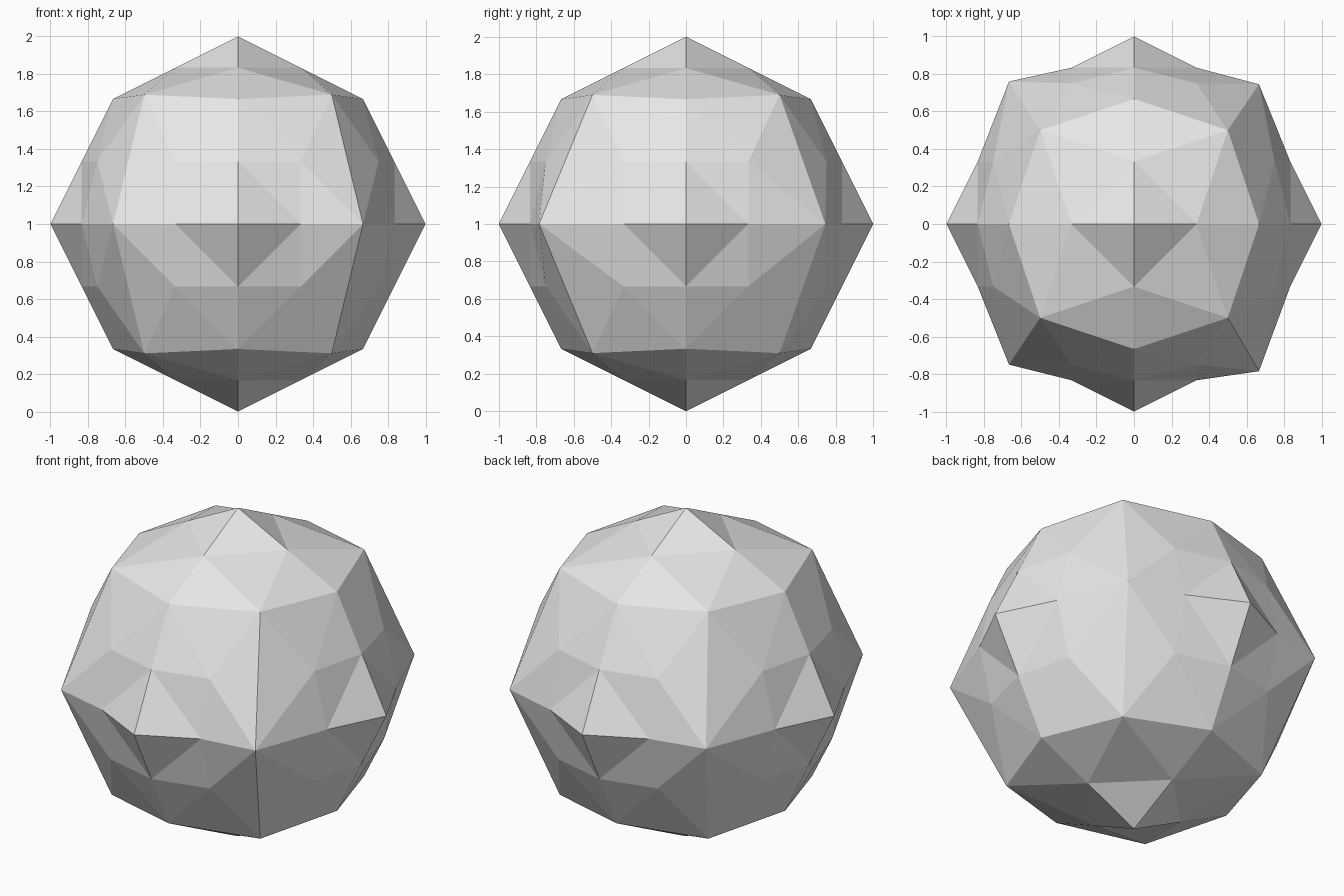
import bpy
import bmesh
from itertools import product
from mathutils import Vector

cube = bpy.data.objects.get("Cube")
if cube:
    bpy.data.objects.remove(cube, do_unlink=True)

# Single stone-grey material
grey = bpy.data.materials.new("plain_grey")
grey.use_nodes = True
tone = (0.8, 0.8, 0.8, 1)
grey.diffuse_color = tone
grey.node_tree.nodes["Principled BSDF"].inputs["Base Color"].default_value = tone

# Points of one octant: tips, edge points, inner dents and the shared corner
third, ridge = 1 / 3, 2 / 3
points = {
    "tip_x": (1, 0, 0), "tip_y": (0, 1, 0), "tip_z": (0, 0, 1),
    "xy": (5 / 6, third, 0), "xz": (5 / 6, 0, third),
    "yx": (third, 5 / 6, 0), "yz": (0, 5 / 6, third),
    "zx": (third, 0, 5 / 6), "zy": (0, third, 5 / 6),
    "dent_x": (0.75, third, third), "dent_y": (third, 0.75, third),
    "ridge_xz": (ridge, 0, ridge), "ridge_yz": (0, ridge, ridge),
    "corner": (0.5, 0.5, 0.69),
}

# The four waist points reach slightly different depths
waist = {(1, 1): 0.745, (1, -1): 0.785, (-1, 1): 0.76, (-1, -1): 0.75}


def side_patch(a, b):
    """Tip pyramid and surrounding facets of a side-facing patch."""
    along, up, dent, top = a + b, a + "z", "dent_" + a, "ridge_" + a + "z"
    return [("tip_" + a, along, up), (along, dent, up), (up, dent, top),
            (along, "ridge_xy", dent), (top, dent, "corner"),
            (dent, "ridge_xy", "corner")]


# Top patch has no dents, so its facets run straight to the corner
facets = side_patch("x", "y") + side_patch("y", "x") + [
    ("tip_z", "zx", "zy"), ("zx", "corner", "zy"),
    ("zx", "ridge_xz", "corner"), ("zy", "corner", "ridge_yz")]

# Mirror the octant into all eight and weld the seams
bm = bmesh.new()
for sx, sy, sz in product((1, -1), repeat=3):
    octant = dict(points, ridge_xy=(ridge, waist[sx, sy], 0))
    verts = {name: bm.verts.new((p[0] * sx, p[1] * sy, p[2] * sz))
             for name, p in octant.items()}
    for names in facets:
        bm.faces.new([verts[n] for n in names])
bmesh.ops.remove_doubles(bm, verts=bm.verts, dist=0.001)

# Face outwards, then stand the solid on the ground
for face in bm.faces:
    face.normal_update()
    if face.normal.dot(face.calc_center_median()) < 0:
        face.normal_flip()
bmesh.ops.translate(bm, verts=bm.verts, vec=Vector((0, 0, 1)))

mesh = bpy.data.meshes.new("faceted_ball")
bm.to_mesh(mesh)
bm.free()
mesh.materials.append(grey)
ball = bpy.data.objects.new("faceted_ball", mesh)
bpy.context.scene.collection.objects.link(ball)
